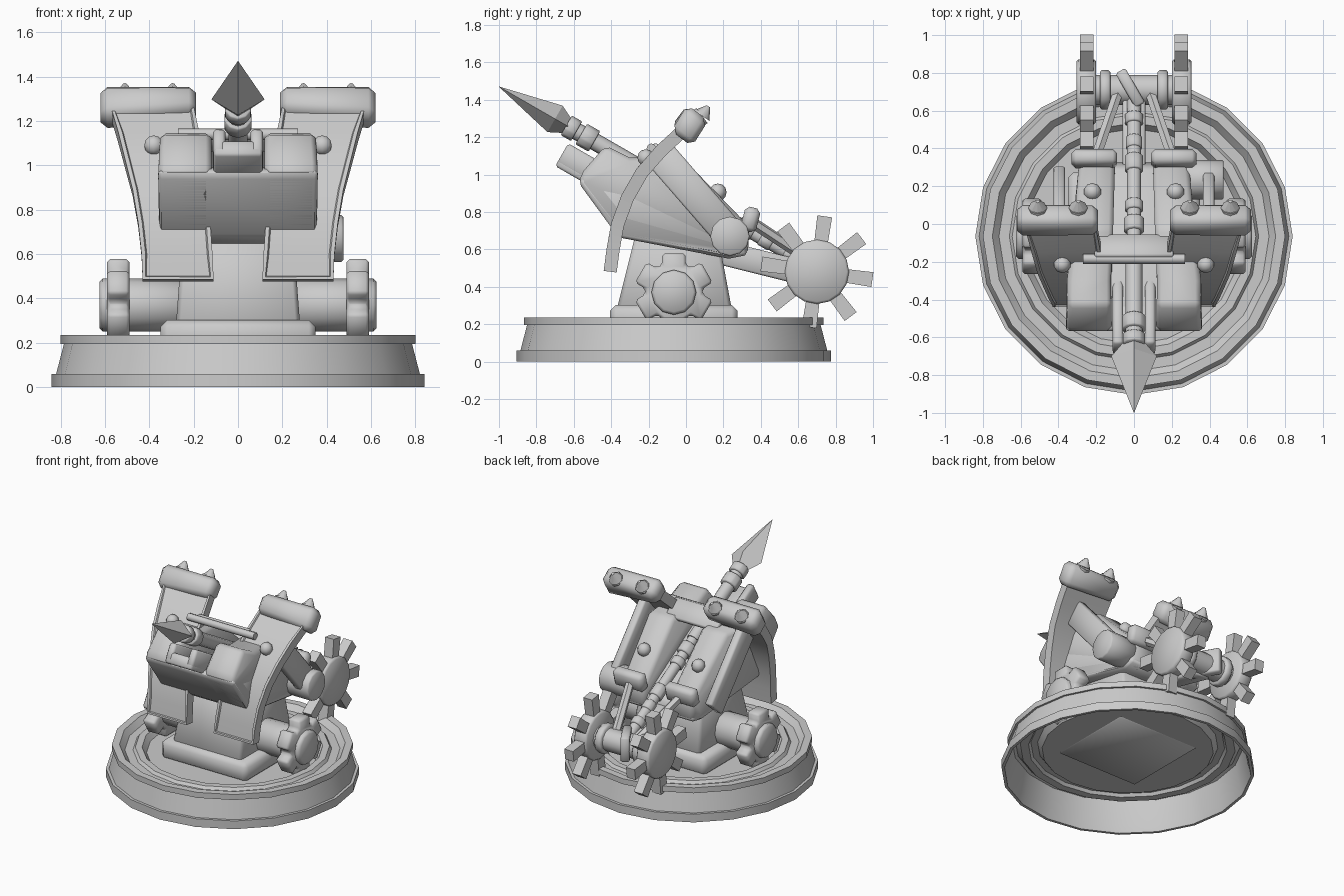
import bpy, bmesh
from math import sin, cos, pi, radians
from mathutils import Vector, Matrix

if "Cube" in bpy.data.objects:
    bpy.data.objects.remove(bpy.data.objects["Cube"])

CY = -0.065                                   # y of turntable axis
shaft_z = lambda y: 1.47 - 0.575 * (y + 1)    # spear centre line
TILT = -radians(29.9)


def finish(bm, name, bevel=0.0):
    bmesh.ops.recalc_face_normals(bm, faces=bm.faces[:])
    me = bpy.data.meshes.new(name)
    bm.to_mesh(me)
    bm.free()
    ob = bpy.data.objects.new(name, me)
    bpy.context.collection.objects.link(ob)
    if bevel:
        m = ob.modifiers.new("bevel", "BEVEL")
        m.width, m.segments, m.limit_method = bevel, 1, "ANGLE"
        m.angle_limit = radians(35)
    return ob


def box(name, loc, size, rot_x=0.0, bevel=0.0, rot_z=0.0):
    bm = bmesh.new()
    bmesh.ops.create_cube(bm, size=1)
    for v in bm.verts:
        v.co = Vector([a * b for a, b in zip(v.co, size)])
    bm.transform(Matrix.Translation(loc) @ Matrix.Rotation(rot_z, 4, "Z") @ Matrix.Rotation(rot_x, 4, "X"))
    return finish(bm, name, bevel)


def rod(name, a, b, r, r2=None, sides=12, bevel=0.0, flat=1.0):
    a, b = Vector(a), Vector(b)
    d = b - a
    bm = bmesh.new()
    bmesh.ops.create_cone(bm, cap_ends=True, segments=sides, radius1=r,
                          radius2=r if r2 is None else r2, depth=d.length)
    q = d.to_track_quat("Z", "Y").to_matrix().to_4x4()
    bm.transform(Matrix.Translation((a + b) / 2) @ q @ Matrix.Diagonal((1, flat, 1, 1)))
    return finish(bm, name, bevel)


def prism(name, pts, bevel=0.0):
    """Side profile of (y, z, x_a, x_b) points, extruded across x."""
    bm = bmesh.new()
    A = [bm.verts.new((p[2], p[0], p[1])) for p in pts]
    B = [bm.verts.new((p[3], p[0], p[1])) for p in pts]
    bm.faces.new(A)
    bm.faces.new(B[::-1])
    for i in range(len(pts)):
        j = (i + 1) % len(pts)
        bm.faces.new((A[j], A[i], B[i], B[j]))
    return finish(bm, name, bevel)


def gear(name, cy, cz, xa, xb, n, root, tip, wr, wt, start, bevel):
    pts = []
    for i in range(n):
        c = radians(start) + 2 * pi * i / n
        for r, w in ((root, -wr), (tip, -wt), (tip, wt), (root, wr)):
            a = c + radians(w)
            pts.append((cy + r * cos(a), cz + r * sin(a), xa, xb))
    return prism(name, pts, bevel)


def ball(name, loc, r):
    bm = bmesh.new()
    bmesh.ops.create_uvsphere(bm, u_segments=10, v_segments=6, radius=r)
    bm.transform(Matrix.Translation(loc))
    return finish(bm, name)


def lathe(name, prof, sides):
    bm = bmesh.new()
    rings = [[bm.verts.new((r * cos(2 * pi * i / sides), CY + r * sin(2 * pi * i / sides), z))
              for i in range(sides)] for r, z in prof]
    for a, b in zip(rings, rings[1:] + rings[:1]):
        for i in range(sides):
            j = (i + 1) % sides
            bm.faces.new((a[i], a[j], b[j], b[i]))
    bmesh.ops.remove_doubles(bm, verts=bm.verts[:], dist=0.002)
    return finish(bm, name)


# Turntable base: thin shell, hollow underneath, stepped dish on top
top = [(.75, .235), (.715, .195), (.66, .195), (.645, .215), (.60, .215), (.57, .175), (.0005, .175)]
under = [(r, z - .012) for r, z in reversed(top)]
lathe("turntable_base", [(.84, 0), (.84, .06), (.82, .06), (.785, .195), (.80, .195), (.80, .235)]
      + top + under + [(.77, .215), (.805, .05), (.82, 0)], 20)

# Pedestal
box("pedestal_plate", (0, CY, .23), (.70, .68, .145), bevel=.03)
prism("pedestal", [(-.37, .28, -.28, .28), (-.27, .68, -.25, .25), (.17, .68, -.25, .25), (.245, .28, -.28, .28)], .02)

# Side drive gears
for s, side in ((1, "right"), (-1, "left")):
    rod(f"{side}_drive_axle", (s * .25, CY, .37), (s * .625, CY, .37), .12, bevel=.015)
    gear(f"{side}_drive_gear", CY, .375, s * .49, s * .59, 6, .155, .213, 24, 17, 90, .014)

# Central housing and trough below the spear
prism("housing_core", [(-.57, .95, -.36, .36), (-.565, .98, -.36, .36), (-.50, .99, -.35, .35), (-.3, .98, -.34, .34),
                       (.30, .66, -.29, .29), (.33, .57, -.29, .29), (.23, .55, -.29, .29),
                       (-.34, .66, -.35, .35), (-.38, .69, -.36, .36)], .02)
box("trough_floor", (0, -.48, .965), (.22, .46, .08), TILT, .012)
for s in (1, -1):
    box("trough_wall", (s * .085, -.46, 1.0), (.055, .46, .12), TILT, .012)

for s, side in ((1, "right"), (-1, "left")):
    # Housing half with raised lobe
    prof = [(-.57, .95, .12, .36), (-.565, 1.0, .12, .36), (-.43, 1.155, .12, .35), (-.30, 1.09, .12, .35),
            (-.02, 1.09, .11, .32), (.34, .72, .10, .29), (.33, .57, .10, .29), (.23, .55, .10, .29),
            (-.34, .66, .12, .35), (-.38, .69, .12, .36)]
    prism(f"{side}_housing", [(y, z, s * a, s * b) for y, z, a, b in prof], .03)
    ball(f"{side}_housing_bolt", (s * .22, .17, .905), .047)
    box(f"{side}_housing_cap", (s * .21, .345, .76), (.24, .085, .13), -.25, .022)

    # Curved shield: swept plate with a sunken front panel
    path = [(-.44, .485, .11, .43), (-.425, .60, .115, .435), (-.40, .74, .125, .45), (-.345, .89, .14, .475),
            (-.265, 1.03, .155, .51), (-.16, 1.15, .175, .54), (-.03, 1.27, .2, .575)]
    bm = bmesh.new()
    rows = []
    for i, (y, z, a, b) in enumerate(path):
        p, q = path[max(i - 1, 0)], path[min(i + 1, len(path) - 1)]
        t = Vector((q[0] - p[0], q[1] - p[1])).normalized()
        oy, oz = t.y * .07, -t.x * .07
        rows.append([bm.verts.new(c) for c in ((s * a, y, z), (s * b, y, z),
                                               (s * b, y + oy, z + oz), (s * a, y + oy, z + oz))])
    front = []
    for r0, r1 in zip(rows, rows[1:]):
        for k in range(4):
            f = bm.faces.new((r0[k], r0[(k + 1) % 4], r1[(k + 1) % 4], r1[k]))
            if k == 0:
                front.append(f)
    bm.faces.new(rows[0])
    bm.faces.new(rows[-1])
    bmesh.ops.recalc_face_normals(bm, faces=bm.faces[:])
    bmesh.ops.inset_region(bm, faces=front, thickness=.018, depth=0)
    bmesh.ops.inset_region(bm, faces=front, thickness=.006, depth=-.01)
    finish(bm, f"{side}_shield")
    ball(f"{side}_shield_bolt", (s * .38, -.215, 1.09), .045)

    # Shield head beam: outer end deeper than the inner end
    head = box(f"{side}_shield_head", (s * .405, .02, 1.275), (.43, .14, .14), radians(-38), .032)
    for v in head.data.vertices:
        if abs(v.co.x) > .5 and v.co.z < 1.27:
            v.co.z -= .03
    for x in (.295, .51):
        rod(f"{side}_head_stud", (s * x, .045, 1.285), (s * x, .085, 1.315), .05, sides=8)
        rod(f"{side}_head_spike", (s * x, .085, 1.315), (s * x, .12, 1.365), .05, .01, sides=8)

    # Brace from the shield down to the rear pivot
    box(f"{side}_brace", (s * .395, .05, .89), (.06, .60, .17), radians(-49), .01)

# Rear pivot drum sits on the right side only
rod("pivot_drum", (.26, .235, .67), (.475, .235, .67), .105, bevel=.008)

# Bridge between the shields
box("bridge_plate", (0, -.12, 1.11), (.42, .04, .15), radians(50), .01)
rod("bridge_rod", (-.27, -.185, 1.14), (.27, -.185, 1.14), .026, sides=8)

# Spear with flattened head
P = lambda y: Vector((0, y, shaft_z(y)))
rod("spear_shaft", P(.68), P(-.68), .038, sides=10)
rod("spear_sleeve", P(-.08), P(-.62), .046, sides=10)
for y0, y1, r in ((-.56, -.49, .065), (-.64, -.585, .062), (-.04, .03, .055), (.07, .12, .05),
                  (.28, .36, .05), (.40, .46, .045), (.53, .58, .05)):
    rod("spear_collar", P(y1), P(y0), r, sides=10, bevel=.006)
rod("spear_head", P(-.70), P(-1.0), .12, 0.001, sides=4, flat=.68)
rod("spear_head_back", P(-.63), P(-.70), .06, .12, sides=4, flat=.68)

# Rear winch: spoked wheels on an axle, carried by a beam and struts
WY, WZ = .70, .48
box("winch_beam", (0, .42, .525), (.12, .62, .13), radians(-14), .01)
rod("winch_axle", (-.3, WY + .01, WZ), (.3, WY + .01, WZ), .08)
for s, side in ((1, "right"), (-1, "left")):
    rod(f"{side}_winch_flange", (s * .125, WY + .01, WZ), (s * .18, WY + .01, WZ), .105, bevel=.01)
    rod(f"{side}_wheel_hub", (s * .20, WY, WZ), (s * .305, WY, WZ), .172, sides=16, bevel=.012)
    gear(f"{side}_wheel_teeth", WY, WZ, s * .215, s * .285, 8, .16, .302, 13, 7.6, -8, 0)
    rod(f"{side}_winch_strut", (s * .20, .36, .74), (s * .09, .68, .53), .03, sides=6)
box("winch_lashing", (-.02, .72, .49), (.06, .21, .18), 0, .01, radians(30))

# Bake bevels and smooth the soft edges
bpy.ops.object.select_all(action="SELECT")
bpy.context.view_layer.objects.active = bpy.data.objects["pedestal"]
bpy.ops.object.convert(target="MESH")
bpy.ops.object.shade_smooth_by_angle(angle=radians(48))
